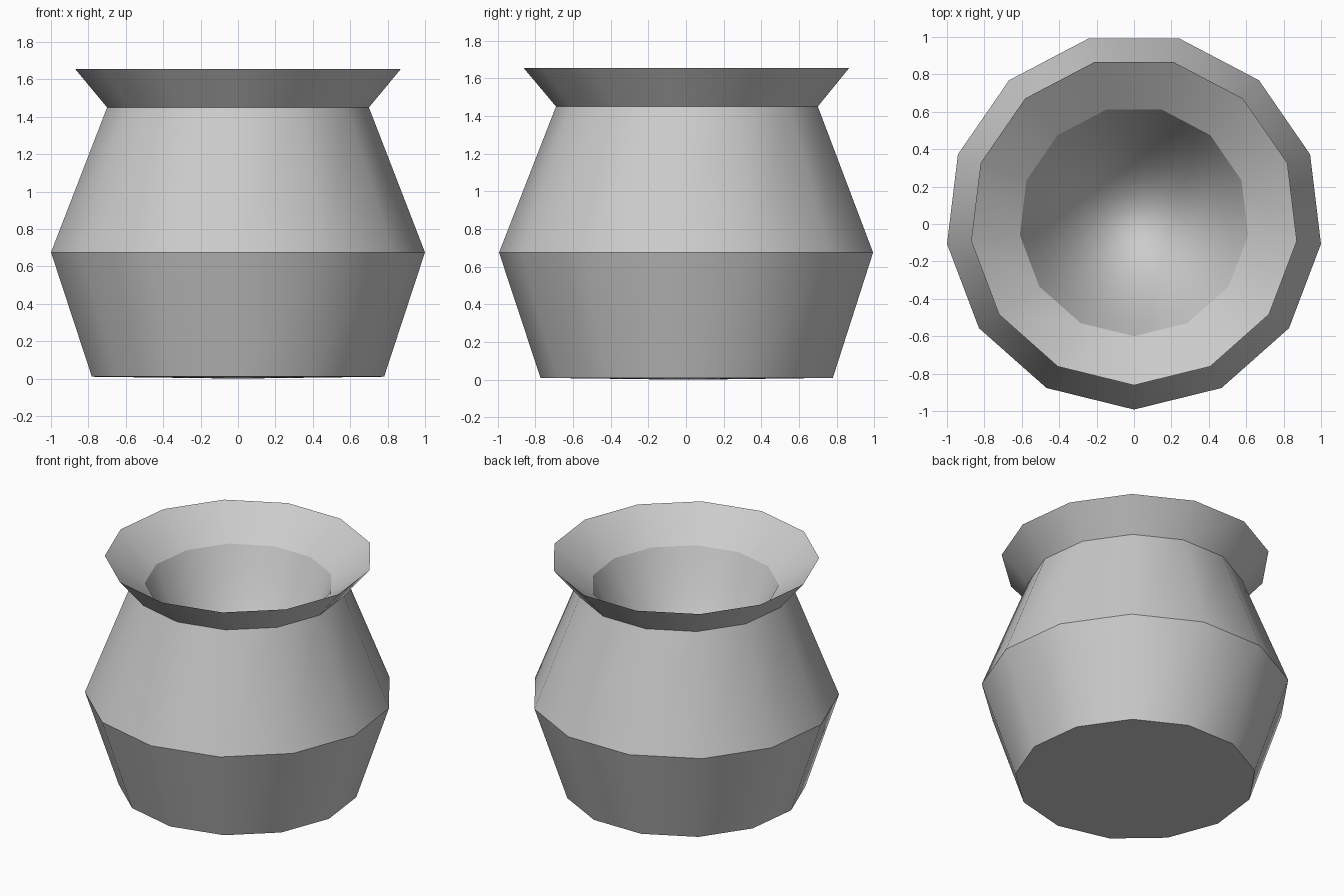
import bpy, bmesh, math

cube = bpy.data.objects.get("Cube")
if cube:
    bpy.data.objects.remove(cube, do_unlink=True)

SIDES = 13
CENTRE_Y = 0.015

# Plain grey clay
clay = bpy.data.materials.new("grey_clay")
clay.use_nodes = True
colour = (0.6, 0.6, 0.6, 1)
clay.diffuse_color = colour
clay.node_tree.nodes["Principled BSDF"].inputs["Base Color"].default_value = colour

# Outer wall: foot, belly, neck, flared rim, then the mouth inside
profile = [(0.787, 0.01), (1.007, 0.675), (0.705, 1.45), (0.877, 1.655), (0.615, 1.46)]
hard_rings = len(profile)

# Rounded hollow below the mouth
MOUTH, MOUTH_Z, DEPTH, STEPS = 0.615, 1.46, 0.75, 8
for i in range(1, STEPS):
    t = 1 - i / STEPS
    profile.append((MOUTH * t, MOUTH_Z - DEPTH * (1 - t * t)))


def ring(bm, radius, z):
    verts = []
    for k in range(SIDES):
        a = -math.pi / 2 + k * math.tau / SIDES
        verts.append(bm.verts.new((radius * math.cos(a), CENTRE_Y + radius * math.sin(a), z)))
    return verts


def fan(bm, loop, z):
    tip = bm.verts.new((0, CENTRE_Y, z))
    for k in range(SIDES):
        bm.faces.new((loop[k], loop[(k + 1) % SIDES], tip))


bm = bmesh.new()
rings = [ring(bm, r, z) for r, z in profile]
for low, high in zip(rings, rings[1:]):
    for k in range(SIDES):
        n = (k + 1) % SIDES
        bm.faces.new((low[k], low[n], high[n], high[k]))
fan(bm, rings[-1], MOUTH_Z - DEPTH)
fan(bm, rings[0][::-1], 0)

# Smooth around the pot, crisp at each fold
for face in bm.faces:
    face.smooth = True
for loop in rings[:hard_rings]:
    for k in range(SIDES):
        bm.edges.get((loop[k], loop[(k + 1) % SIDES])).smooth = False
bmesh.ops.recalc_face_normals(bm, faces=bm.faces)

mesh = bpy.data.meshes.new("pot")
bm.to_mesh(mesh)
bm.free()
mesh.materials.append(clay)
pot = bpy.data.objects.new("pot", mesh)
bpy.context.collection.objects.link(pot)
